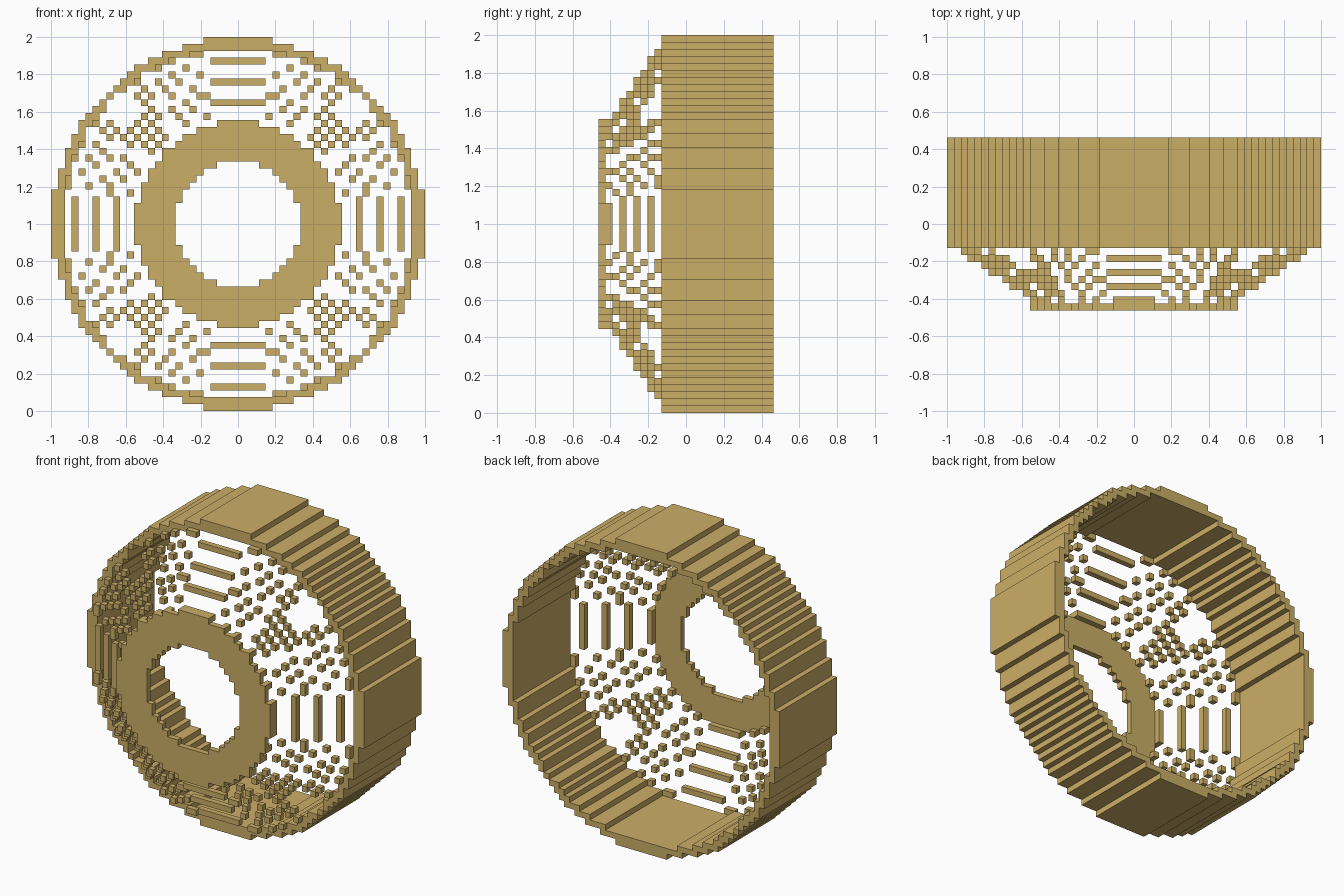
import bpy
import bmesh
import math

if "Cube" in bpy.data.objects:
    bpy.data.objects.remove(bpy.data.objects["Cube"])

S = 2 / 54          # size of one block
HALF = 27           # blocks from the centre to the rim
FRONT = -12.5       # front plane, in blocks

gold = bpy.data.materials.new("sandy_gold")
gold.diffuse_color = (0.60, 0.425, 0.135, 1)
gold.use_nodes = True
gold.node_tree.nodes["Principled BSDF"].inputs["Base Color"].default_value = gold.diffuse_color


def block_ring(name, r_in, r_out, y0, y1, extra=()):
    """Blocks whose centres lie between two radii, extruded from y0 to y1."""
    cells = set()
    for i in range(-HALF, HALF):
        for k in range(-HALF, HALF):
            a, b = abs(i + 0.5), abs(k + 0.5)
            if r_in <= math.hypot(a, b) < r_out or (a, b) in extra:
                cells.add((i, k))
    bm = bmesh.new()

    def quad(points):
        bm.faces.new([bm.verts.new((x * S, y * S, (z + HALF) * S)) for x, y, z in points])

    for i, k in cells:
        l, r, d, u = i, i + 1, k, k + 1
        quad([(l, y0, d), (r, y0, d), (r, y0, u), (l, y0, u)])
        quad([(l, y1, d), (l, y1, u), (r, y1, u), (r, y1, d)])
        # side walls only where no neighbour touches
        if (i - 1, k) not in cells:
            quad([(l, y0, d), (l, y0, u), (l, y1, u), (l, y1, d)])
        if (i + 1, k) not in cells:
            quad([(r, y0, d), (r, y1, d), (r, y1, u), (r, y0, u)])
        if (i, k - 1) not in cells:
            quad([(l, y0, d), (l, y1, d), (r, y1, d), (r, y0, d)])
        if (i, k + 1) not in cells:
            quad([(l, y0, u), (r, y0, u), (r, y1, u), (l, y1, u)])
    # merge flat neighbouring squares into larger panels
    bmesh.ops.remove_doubles(bm, verts=bm.verts, dist=S * 0.01)
    bmesh.ops.dissolve_limit(bm, angle_limit=0.01, verts=bm.verts, edges=bm.edges)
    mesh = bpy.data.meshes.new(name)
    bm.to_mesh(mesh)
    bm.free()
    mesh.materials.append(gold)
    bpy.context.collection.objects.link(bpy.data.objects.new(name, mesh))


# Long outer barrel, with a flat pad at each quarter
pads = {(4.5, 26.5), (26.5, 4.5)}
block_ring("outer_barrel", 25.5, 26.87, FRONT + 9, FRONT + 25, pads)

# Sparse tapering shell, one thin layer per step
for n in range(1, 9):
    r = 26.5 - 1.5 * n
    block_ring(f"taper_layer_{n}", r, r + 0.37, FRONT + 9 - n, FRONT + 10 - n)

# Flat front hub with a round opening
block_ring("front_hub", 9.0, 14.87, FRONT, FRONT + 1)
